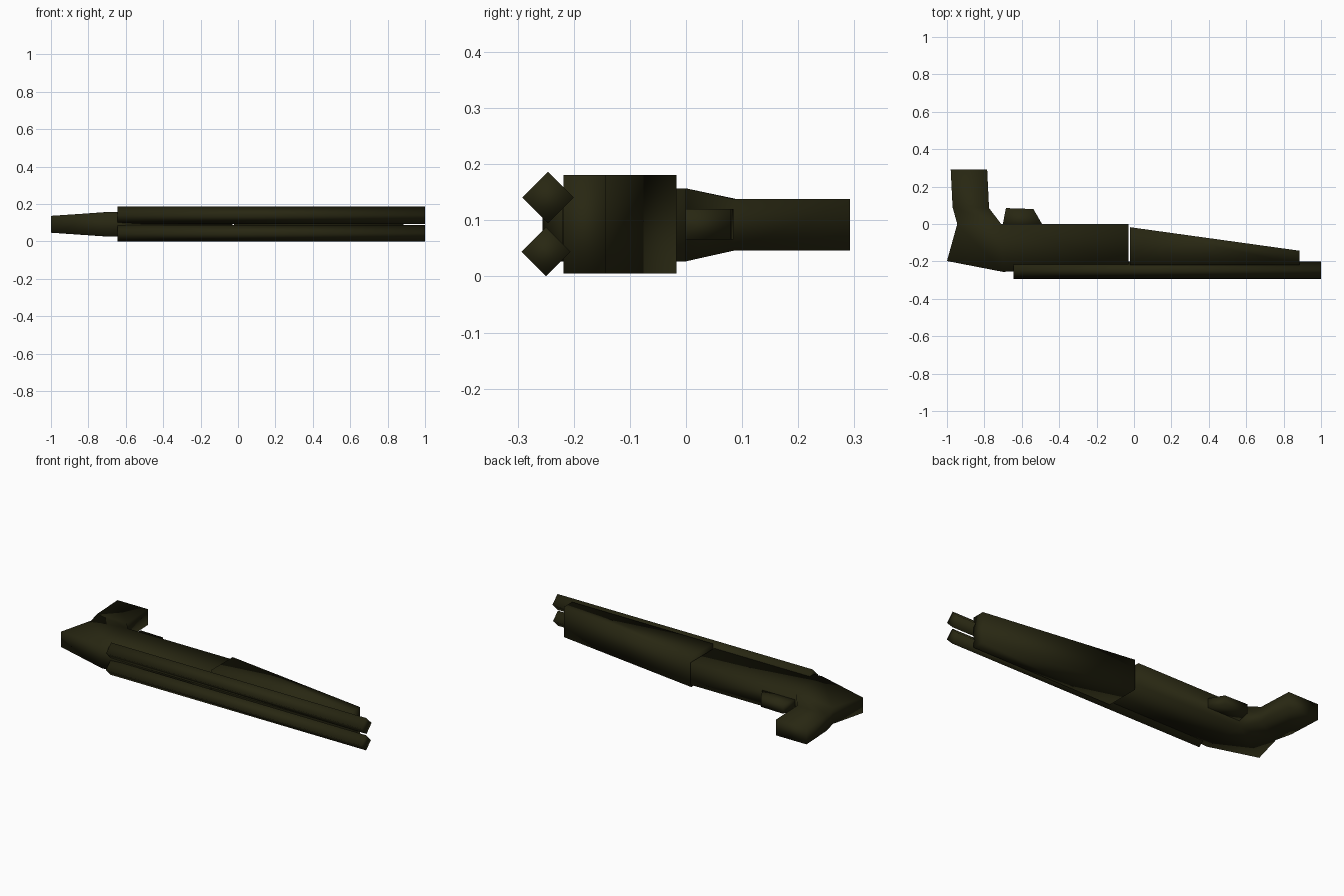
import bpy, bmesh, math

if "Cube" in bpy.data.objects:
    bpy.data.objects.remove(bpy.data.objects["Cube"])

olive = bpy.data.materials.new("dark_olive")
olive.diffuse_color = (0.021, 0.020, 0.006, 1)
olive.use_nodes = True
olive.node_tree.nodes["Principled BSDF"].inputs["Base Color"].default_value = olive.diffuse_color


def finish(name, bm):
    bmesh.ops.recalc_face_normals(bm, faces=bm.faces)
    for f in bm.faces:
        f.smooth = True
    me = bpy.data.meshes.new(name)
    bm.to_mesh(me)
    bm.free()
    me.materials.append(olive)
    ob = bpy.data.objects.new(name, me)
    bpy.context.collection.objects.link(ob)
    return ob


def slab(name, pts, quads, zc):
    """Mirrored slab about z = zc; pts are (x, y, half thickness)."""
    bm = bmesh.new()
    top = [bm.verts.new((x, y, zc + h)) for x, y, h in pts]
    low = [bm.verts.new((x, y, zc - h)) for x, y, h in pts]
    edges = [(q[i], q[(i + 1) % 4]) for q in quads for i in range(4)]
    for q in quads:
        bm.faces.new([top[i] for i in q])
        bm.faces.new([low[i] for i in reversed(q)])
    for a, b in edges:
        if (b, a) not in edges:  # outer edge: add the side wall
            bm.faces.new((top[b], top[a], low[a], low[b]))
    return finish(name, bm)


def barrel(name, y, z, r):
    """Four-sided barrel standing on its corner, running along x."""
    bm = bmesh.new()
    rings = []
    for x in (-0.645, 1.0):
        rings.append([bm.verts.new((x, y + r * math.cos(a * math.pi / 2),
                                    z + r * math.sin(a * math.pi / 2))) for a in range(4)])
    for i in range(4):
        j = (i + 1) % 4
        bm.faces.new((rings[0][i], rings[0][j], rings[1][j], rings[1][i]))
    for ring in rings:
        bm.faces.new(ring)
    return finish(name, bm)


# Grip and receiver in one bent body
slab("grip_and_receiver", [
    (-0.98, 0.292, 0.046), (-0.785, 0.292, 0.046),
    (-0.97, 0.09, 0.046), (-0.775, 0.085, 0.046),
    (-0.945, 0.0, 0.048), (-0.71, 0.0, 0.065),
    (-1.0, -0.198, 0.045), (-0.70, -0.256, 0.065),
    (-0.03, 0.0, 0.065), (-0.03, -0.22, 0.065)],
    [(0, 2, 3, 1), (2, 4, 5, 3), (4, 6, 7, 5), (5, 7, 9, 8)], 0.092)

# Trigger guard
slab("trigger_guard", [
    (-0.705, -0.02, 0.027), (-0.685, 0.085, 0.027),
    (-0.538, 0.08, 0.027), (-0.48, -0.02, 0.027)],
    [(0, 3, 2, 1)], 0.093)

# Tapered fore grip
slab("fore_grip", [
    (-0.022, -0.017, 0.088), (-0.022, -0.218, 0.088),
    (0.886, -0.218, 0.088), (0.886, -0.143, 0.088)],
    [(0, 1, 2, 3)], 0.093)

# Pair of barrels
barrel("upper_barrel", -0.246, 0.1405, 0.046)
barrel("lower_barrel", -0.2495, 0.044, 0.044)
